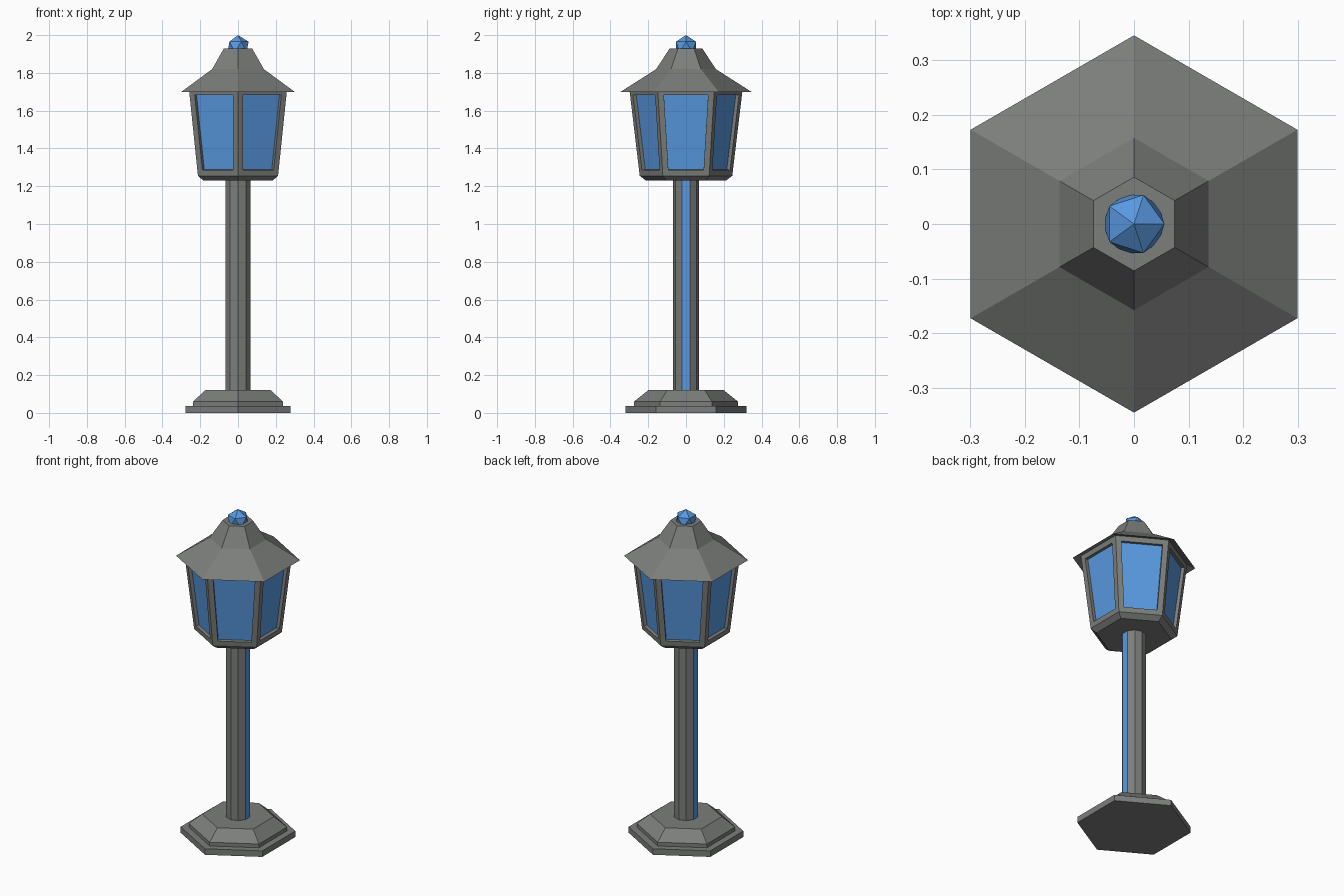
import bpy, bmesh, math

if "Cube" in bpy.data.objects:
    bpy.data.objects.remove(bpy.data.objects["Cube"])

BLUE = bpy.data.materials.new("blue_glass")
BLUE.diffuse_color = (0.1, 0.32, 0.75, 1)
BLUE.use_nodes = True
BLUE.node_tree.nodes["Principled BSDF"].inputs["Base Color"].default_value = BLUE.diffuse_color
GREY = bpy.data.materials.new("grey_metal")
GREY.diffuse_color = (0.2, 0.21, 0.2, 1)
GREY.use_nodes = True
GREY.node_tree.nodes["Principled BSDF"].inputs["Base Color"].default_value = GREY.diffuse_color


def stack(rings, sides=6, bottom=True, top=True):
    """Stack of polygon rings (radius, z), corners on the y axis."""
    bm = bmesh.new()
    loops = []
    for r, z in rings:
        angles = [2 * math.pi * i / sides - math.pi / 2 for i in range(sides)]
        loops.append([bm.verts.new((r * math.cos(a), r * math.sin(a), z)) for a in angles])
    bands = []
    for lo, hi in zip(loops, loops[1:]):
        bands.append([bm.faces.new((lo[i], lo[(i + 1) % sides], hi[(i + 1) % sides], hi[i]))
                      for i in range(sides)])
    if bottom:
        bm.faces.new(loops[0][::-1])
    if top:
        bm.faces.new(loops[-1])
    bm.normal_update()
    return bm, bands


def finish(name, bm):
    me = bpy.data.meshes.new(name)
    bm.to_mesh(me)
    bm.free()
    me.materials.append(GREY)
    me.materials.append(BLUE)
    ob = bpy.data.objects.new(name, me)
    bpy.context.collection.objects.link(ob)
    return ob


# stepped base
bm, _ = stack([(0.32, 0), (0.32, 0.037), (0.275, 0.037), (0.275, 0.06), (0.2, 0.12)])
finish("base", bm)

# ten-sided post with a blue strip on the left and right faces
bm, bands = stack([(0.07, 0.12), (0.07, 1.23)], sides=10, bottom=False, top=False)
for f in bands[0]:
    if abs(f.normal.x) > 0.99:
        f.material_index = 1
finish("post", bm)

# lantern body with recessed panes
bm, bands = stack([(0.212, 1.23), (0.245, 1.255), (0.30, 1.715)], top=False)
panes = bands[1]
bmesh.ops.inset_individual(bm, faces=panes, thickness=0.031, use_even_offset=True)
bmesh.ops.inset_individual(bm, faces=panes, thickness=0.0, depth=-0.02)
for f in panes:
    f.material_index = 1
finish("lantern", bm)

# roof with sloped underside and flat cap
bm, _ = stack([(0.30, 1.715), (0.346, 1.70), (0.158, 1.82), (0.086, 1.93), (0.065, 1.93)],
              bottom=False)
finish("roof", bm)

# finial
bm = bmesh.new()
bmesh.ops.create_icosphere(bm, subdivisions=1, radius=0.0625)
bmesh.ops.translate(bm, verts=bm.verts, vec=(0, 0, 1.9375))
for f in bm.faces:
    f.material_index = 1
finish("finial", bm)
